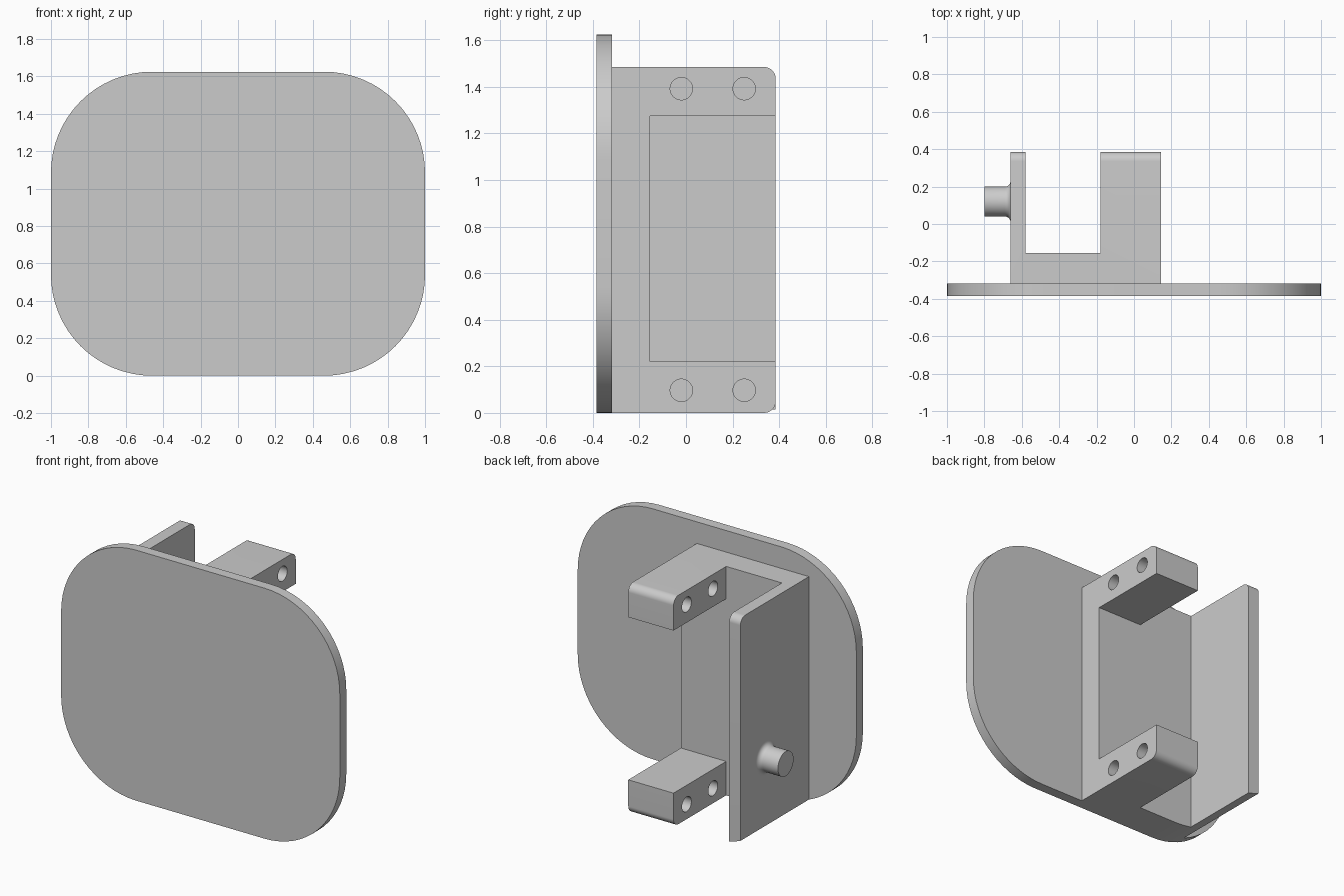
import bpy, bmesh, math
from mathutils import Matrix, Vector

cube = bpy.data.objects.get("Cube")
if cube:
    bpy.data.objects.remove(cube, do_unlink=True)

grey = bpy.data.materials.new("plain grey")
grey.use_nodes = True
colour = (0.6, 0.6, 0.6, 1)
grey.diffuse_color = colour
grey.node_tree.nodes["Principled BSDF"].inputs["Base Color"].default_value = colour


def finish(name, bm):
    bmesh.ops.recalc_face_normals(bm, faces=bm.faces)
    mesh = bpy.data.meshes.new(name)
    bm.to_mesh(mesh)
    bm.free()
    mesh.materials.append(grey)
    obj = bpy.data.objects.new(name, mesh)
    bpy.context.collection.objects.link(obj)
    return obj


def arc(u, v, r, start, steps=16):
    angles = [math.radians(start + 90 * i / steps) for i in range(steps + 1)]
    return [(u + r * math.cos(a), v + r * math.sin(a)) for a in angles]


def rounded(u0, u1, v0, v1, radii=(0, 0, 0, 0)):
    """Rectangle outline; radii run counter-clockwise from (u1, v0)."""
    pts = []
    corners = [(u1, v0, -1, 1), (u1, v1, -1, -1), (u0, v1, 1, -1), (u0, v0, 1, 1)]
    for i, ((u, v, su, sv), r) in enumerate(zip(corners, radii)):
        pts += arc(u + su * r, v + sv * r, r, 90 * i - 90) if r else [(u, v)]
    # drop neighbouring duplicates where arcs meet
    return [p for i, p in enumerate(pts) if math.dist(p, pts[i - 1]) > 1e-5]


def prism(name, pts, axis, a, b):
    """Extrude an outline along x (outline in y, z) or y (outline in x, z)."""
    place = (lambda p: (a, p[0], p[1])) if axis == "X" else (lambda p: (p[0], a, p[1]))
    bm = bmesh.new()
    face = bm.faces.new([bm.verts.new(place(p)) for p in pts])
    res = bmesh.ops.extrude_face_region(bm, geom=[face])
    shift = Vector((b - a, 0, 0)) if axis == "X" else Vector((0, b - a, 0))
    bmesh.ops.translate(bm, vec=shift,
                        verts=[g for g in res["geom"] if isinstance(g, bmesh.types.BMVert)])
    return finish(name, bm)


def cut(obj, tool, operation="DIFFERENCE"):
    mod = obj.modifiers.new("cut", "BOOLEAN")
    mod.operation, mod.solver, mod.object = operation, "EXACT", tool
    bpy.context.view_layer.objects.active = obj
    bpy.ops.object.modifier_apply(modifier=mod.name)
    bpy.data.objects.remove(tool, do_unlink=True)


# Front plate
outline = rounded(-1, 1, 0, 1.625, (0.54,) * 4)
plate = prism("front_plate", outline, "Y", -0.385, -0.318)

# Bracket: solid block with a rounded upper back edge
back, floor, top = 0.385, -0.155, 1.485
bracket = prism("bracket", rounded(-0.318, back, -0.1, top, (0, 0.05, 0, 0)), "X", -0.66, 0.145)

# Channel between thin wall and arms, then the gap between the two arms
cut(bracket, prism("channel", rounded(floor, 1, -1, 2), "X", -0.58, -0.18))
cut(bracket, prism("arm_gap", rounded(floor, 1, 0.22, 1.275), "X", -0.3, 0.5))

# Rounded lower edge on the bottom arm
r = 0.05
edge = arc(back - r, r, r, -90) + [(back + r, r), (back + r, -0.2), (back - r, -0.2)]
cut(bracket, prism("arm_edge", edge, "X", -0.3, 0.5))

# Screw holes through both arms
for y in (-0.02, 0.25):
    for z in (0.097, 1.392):
        h = 0.048
        cut(bracket, prism("hole", rounded(y - h, y + h, z - h, z + h, (h,) * 4), "X", -0.3, 0.5))

# Trim the bracket underside to the plate outline
cut(bracket, prism("trim", outline, "Y", -1, 1), "INTERSECT")

# Pin on the thin wall, with a flared foot
bm = bmesh.new()
foot = [(-0.69 + x, y) for x, y in arc(0, 0.11, 0.03, -90, 6)]
profile = [(-0.8, 0), (-0.8, 0.08)] + foot + [(-0.66, 0)]
verts = [bm.verts.new((x, rad, 0)) for x, rad in profile]
edges = [bm.edges.new(pair) for pair in zip(verts, verts[1:])]
bmesh.ops.spin(bm, geom=verts + edges, cent=(0, 0, 0), axis=(1, 0, 0),
               angle=math.tau, steps=48, use_merge=True)
bmesh.ops.remove_doubles(bm, verts=bm.verts, dist=1e-5)
bmesh.ops.transform(bm, matrix=Matrix.Translation((0, 0.12, 0.475)), verts=bm.verts)
pin = finish("wall_pin", bm)

# Smooth curved sides, keep edges sharp
bpy.ops.object.select_all(action="DESELECT")
for obj in (plate, bracket, pin):
    obj.select_set(True)
bpy.context.view_layer.objects.active = plate
bpy.ops.object.shade_smooth_by_angle()
